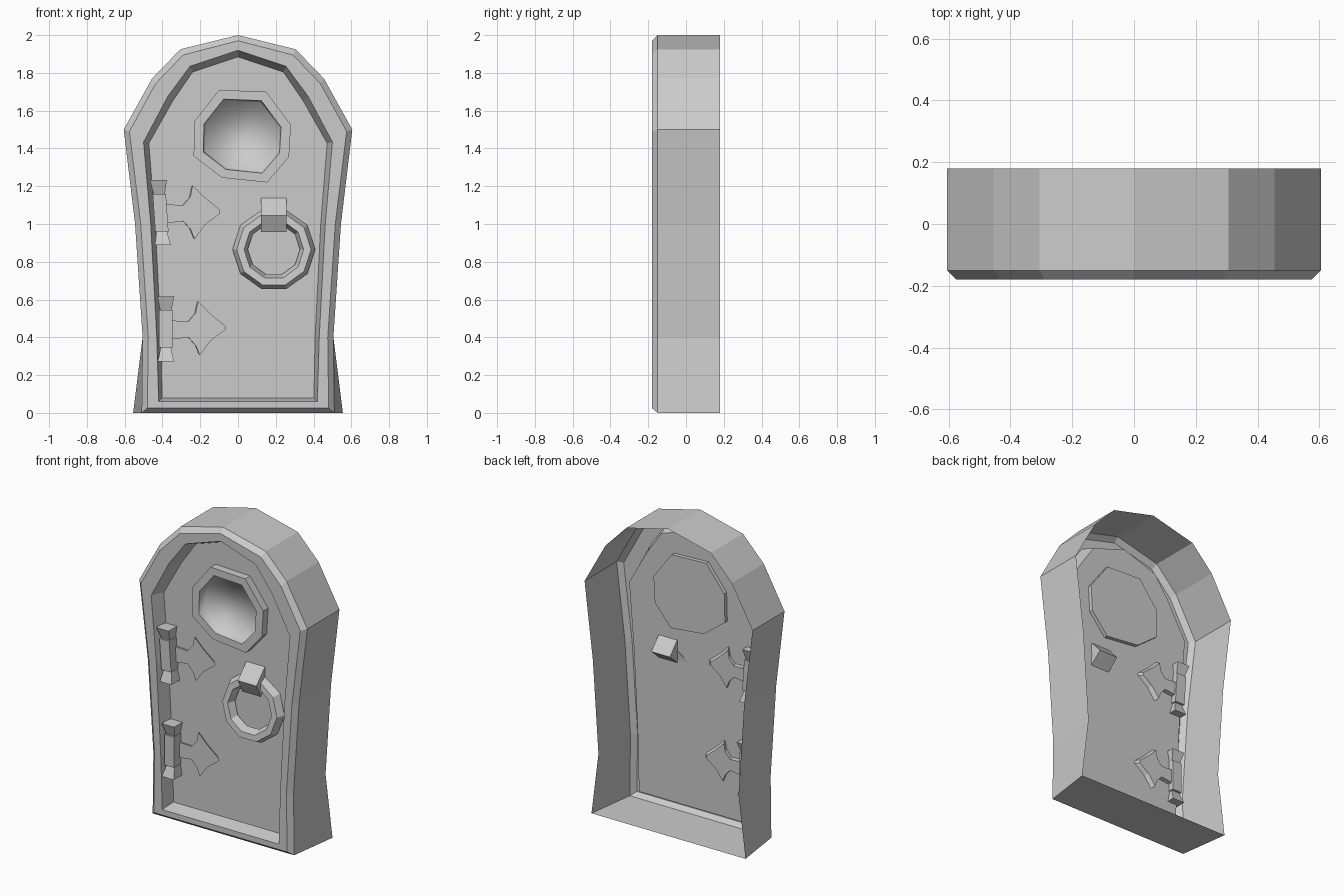
import bpy, bmesh, math

if "Cube" in bpy.data.objects:
    bpy.data.objects.remove(bpy.data.objects["Cube"])


def finish(name, bm):
    bmesh.ops.recalc_face_normals(bm, faces=bm.faces[:])
    me = bpy.data.meshes.new(name)
    bm.to_mesh(me)
    bm.free()
    ob = bpy.data.objects.new(name, me)
    bpy.context.collection.objects.link(ob)
    return ob


def mirrored(half):
    """Right half (bottom to apex) -> closed symmetric outline."""
    return half + [(-x, z) for x, z in reversed(half[:-1])]


def add_loop(bm, pts, y):
    return [bm.verts.new((x, y, z)) for x, z in pts]


def bridge(bm, a, b):
    n = len(a)
    for i in range(n):
        j = (i + 1) % n
        bm.faces.new((a[i], a[j], b[j], b[i]))


def loft(name, sections, cap_start=False, cap_end=False):
    bm = bmesh.new()
    loops = [add_loop(bm, p, y) for p, y in sections]
    for a, b in zip(loops, loops[1:]):
        bridge(bm, a, b)
    if cap_start:
        bm.faces.new(loops[0])
    if cap_end:
        bm.faces.new(loops[-1])
    return finish(name, bm)


def scaled(pts, c, s):
    return [(c[0] + (x - c[0]) * s, c[1] + (z - c[1]) * s) for x, z in pts]


# Door surround: open-backed shell with chamfered rim and recessed inner edge
upper = [(0.505, 0.4), (0.545, 1.0), (0.605, 1.5), (0.455, 1.77), (0.305, 1.925), (0, 2.0)]
rim = [(0.48, 0.025), (0.475, 0.4), (0.515, 1.0), (0.575, 1.49), (0.435, 1.745), (0.29, 1.895), (0, 1.97)]
lip = [(0.42, 0.06), (0.43, 0.4), (0.462, 1.0), (0.5, 1.434), (0.372, 1.675), (0.254, 1.835), (0, 1.92)]
inner = [(0.402, 0.08), (0.408, 0.4), (0.438, 1.0), (0.472, 1.427), (0.345, 1.652), (0.24, 1.805), (0, 1.885)]
PANEL = -0.09
loft("door_surround", [
    (mirrored([(0.555, 0)] + upper), 0.18),
    (mirrored([(0.51, 0)] + upper), -0.15),
    (mirrored(rim), -0.18),
    (mirrored(lip), -0.18),
    (mirrored(inner), PANEL)])

# Door panel with an opening for the window
centre = (0.02, 1.465)
octagon = [(-0.1, 1.71), (0.15, 1.70), (0.28, 1.525), (0.27, 1.355),
           (0.155, 1.22), (-0.085, 1.245), (-0.235, 1.36), (-0.23, 1.545)]
bm = bmesh.new()
edges = []
for pts in (mirrored(inner), octagon):
    vs = add_loop(bm, pts, PANEL)
    edges += [bm.edges.new((vs[i], vs[(i + 1) % len(vs)])) for i in range(len(vs))]
bmesh.ops.triangle_fill(bm, use_beauty=True, use_dissolve=False, edges=edges)
finish("door_panel", bm)

# Window: raised frame, closed at the back, with a soft-shaded recessed pane
window = loft("window", [
    (octagon, -0.065),
    (octagon, -0.14),
    (scaled(octagon, centre, 0.8), -0.14),
    (scaled(octagon, centre, 0.76), -0.08)], True, True)
for p in window.data.polygons:
    p.use_smooth = 16 <= p.index < 24 or p.index == 25
for e in window.data.edges:
    ys = [window.data.vertices[i].co.y for i in e.vertices]
    e.use_edge_sharp = max(ys) < -0.13


# Hinges: strap, knuckle and two flared ends
def frustum(name, x, z0, z1, w0, w1, d0, d1, y=-0.108):
    bm = bmesh.new()
    loops = []
    for z, w, d in ((z0, w0, d0), (z1, w1, d1)):
        loops.append([bm.verts.new((x + sx * w / 2, y + sy * d / 2, z))
                      for sx, sy in ((-1, -1), (1, -1), (1, 1), (-1, 1))])
    bridge(bm, *loops)
    for l in loops:
        bm.faces.new(l)
    return finish(name, bm)


strap = [(0, 0.045), (0.12, 0.04), (0.158, 0.085), (0.17, 0.145), (0.235, 0.08), (0.315, 0.015),
         (0.315, -0.005), (0.235, -0.065), (0.18, -0.14), (0.16, -0.09), (0.12, -0.045), (0, -0.06)]
for label, x, z, tilt in (("upper", -0.41, 1.06, -0.07), ("lower", -0.382, 0.445, 0.0)):
    front = [(x + a, z + b) for a, b in strap]
    parts = [
        loft(label + "_hinge_strap", [(scaled(front, (x + 0.05, z), 0.87), -0.065),
                                      (front, -0.105)], True, True),
        frustum(label + "_hinge_knuckle", x, z - 0.1, z + 0.1, 0.07, 0.07, 0.11, 0.11),
        frustum(label + "_hinge_top_flare", x, z + 0.1, z + 0.172, 0.06, 0.09, 0.085, 0.135),
        frustum(label + "_hinge_bottom_flare", x, z - 0.172, z - 0.1, 0.085, 0.055, 0.135, 0.08)]
    # The upper hinge leans slightly, following the surround
    for part in parts[1:]:
        for v in part.data.vertices:
            v.co.x += (v.co.z - z) * tilt

# Ring handle: ten sides, four-sided section, hanging slightly forward at the bottom
section = [(0.219, -0.105), (0.197, -0.152), (0.158, -0.152), (0.138, -0.105)]
bm = bmesh.new()
loops = []
for r, y in section:
    loops.append(add_loop(bm, [(0.19 + r * math.cos(i * math.tau / 10), 0.865 + r * math.sin(i * math.tau / 10))
                               for i in range(10)], y))
for i in range(4):
    bridge(bm, loops[i], loops[(i + 1) % 4])
for v in bm.verts:
    v.co.y += (v.co.z - 0.865) * 0.1
finish("ring_handle", bm)

# Handle mount: tilted block passing through the panel
bm = bmesh.new()
mount = [(-0.178, 1.045), (-0.085, 1.142), (-0.01, 1.06), (-0.132, 0.957)]
sides = [[bm.verts.new((x, y, z)) for y, z in mount] for x in (0.123, 0.257)]
bridge(bm, *sides)
for s in sides:
    bm.faces.new(s)
finish("handle_mount", bm)
